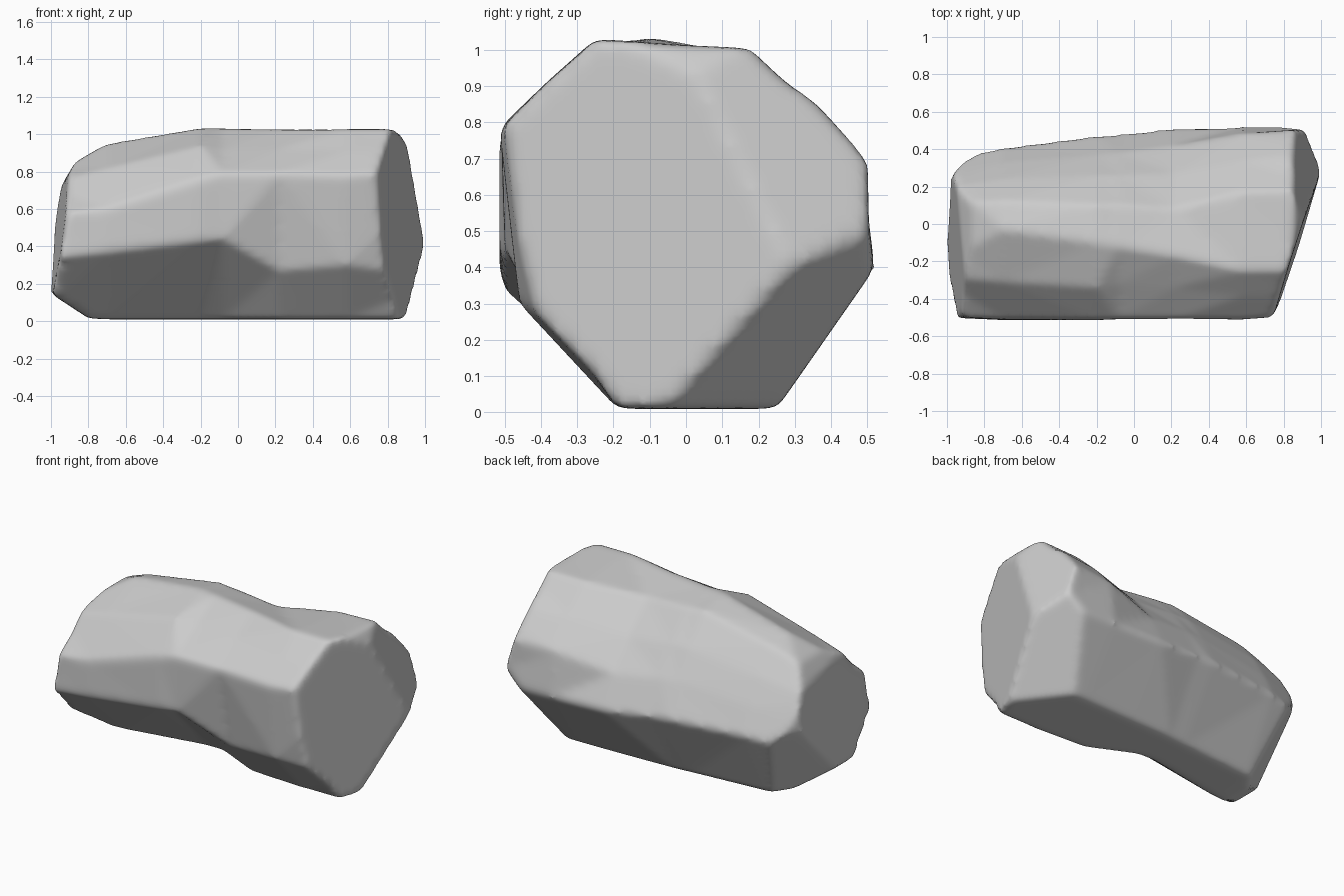
import bpy, bmesh
from mathutils import Vector

# Cross-sections (y, z) along x: front low, front high, front shoulder, ridge, top back,
# back shoulder, back high, back low, bottom back, bottom front
SECTIONS = {
    -1.06: [(-.50, .33), (-.49, .56), (-.28, .73), (-.03, .83), (.10, .80), (.19, .69), (.27, .54), (.33, .40), (.15, .03), (-.18, .03)],
    -0.70: [(-.515, .37), (-.51, .60), (-.31, .82), (-.03, .95), (.12, .91), (.24, .76), (.33, .61), (.41, .45), (.18, .01), (-.12, .01)],
    -0.20: [(-.515, .43), (-.515, .76), (-.34, .94), (-.10, 1.035), (.10, 1.00), (.26, .82), (.37, .65), (.475, .45), (.22, .01), (-.03, .01)],
    -0.08: [(-.50, .44), (-.51, .79), (-.32, .92), (-.12, 1.035), (.10, .99), (.26, .82), (.38, .65), (.48, .44), (.23, .01), (-.03, .01)],
    0.22: [(-.41, .27), (-.51, .79), (-.34, .92), (-.17, 1.03), (.08, .97), (.27, .79), (.42, .61), (.515, .41), (.24, .01), (-.17, .01)],
    0.58: [(-.46, .30), (-.515, .78), (-.385, .91), (-.25, 1.03), (.17, 1.00), (.34, .84), (.485, .68), (.52, .40), (.25, .01), (-.19, .01)],
    1.10: [(-.34, .23), (-.47, .82), (-.36, .925), (-.25, 1.03), (.18, 1.01), (.39, .86), (.52, .70), (.52, .39), (.25, .01), (-.19, .01)],
}

# Planes (point, outward normal) that chip the two ends
CHIPS = [
    ((.855, -.20, .01), (.498, -.158, .01)),
    ((1.005, .28, .40), (.183, .047, .055)),
    ((1.005, .28, .40), (.92, .38, 0)),
    ((.85, 0, 1.02), (.83, 0, .55)),
    ((1.0, .29, .40), (.086, .067, -.082)),
    ((-1.005, 0, .18), (-1, -.07, .13)),
    ((-.98, .25, .4), (-.78, .62, 0)),
    ((-.93, 0, .75), (-.86, 0, .51)),
    ((-.87, 0, .85), (-.5, 0, .85)),
    ((-1.005, 0, .15), (-.55, 0, -.84)),
    ((-.97, .22, .45), (-.095, .067, -.059)),
]

# Loft the boulder body
bm = bmesh.new()
rings = [[bm.verts.new((x, y, z)) for y, z in pts] for x, pts in SECTIONS.items()]
for a, b in zip(rings, rings[1:]):
    n = len(a)
    for i in range(n):
        j = (i + 1) % n
        bm.faces.new((a[i], a[j], b[j], b[i]))
bm.faces.new(rings[0])
bm.faces.new(rings[-1])
bmesh.ops.triangulate(bm, faces=bm.faces[:])
bmesh.ops.recalc_face_normals(bm, faces=bm.faces[:])

# Chip the ends and close each cut
for co, no in CHIPS:
    bmesh.ops.bisect_plane(bm, geom=bm.verts[:] + bm.edges[:] + bm.faces[:],
                           plane_co=Vector(co), plane_no=Vector(no).normalized(),
                           clear_outer=True)
    edges = [e for e in bm.edges if e.is_boundary]
    if edges:
        bmesh.ops.holes_fill(bm, edges=edges, sides=0)
bmesh.ops.recalc_face_normals(bm, faces=bm.faces[:])

mesh = bpy.data.meshes.new("boulder")
bm.to_mesh(mesh)
bm.free()
boulder = bpy.data.objects.new("boulder", mesh)
bpy.context.collection.objects.link(boulder)

# Weather the edges softly
remesh = boulder.modifiers.new("even_surface", 'REMESH')
remesh.mode = 'VOXEL'
remesh.voxel_size = 0.02
remesh.use_smooth_shade = True
soften = boulder.modifiers.new("worn_edges", 'SMOOTH')
soften.factor = 0.5
soften.iterations = 10
